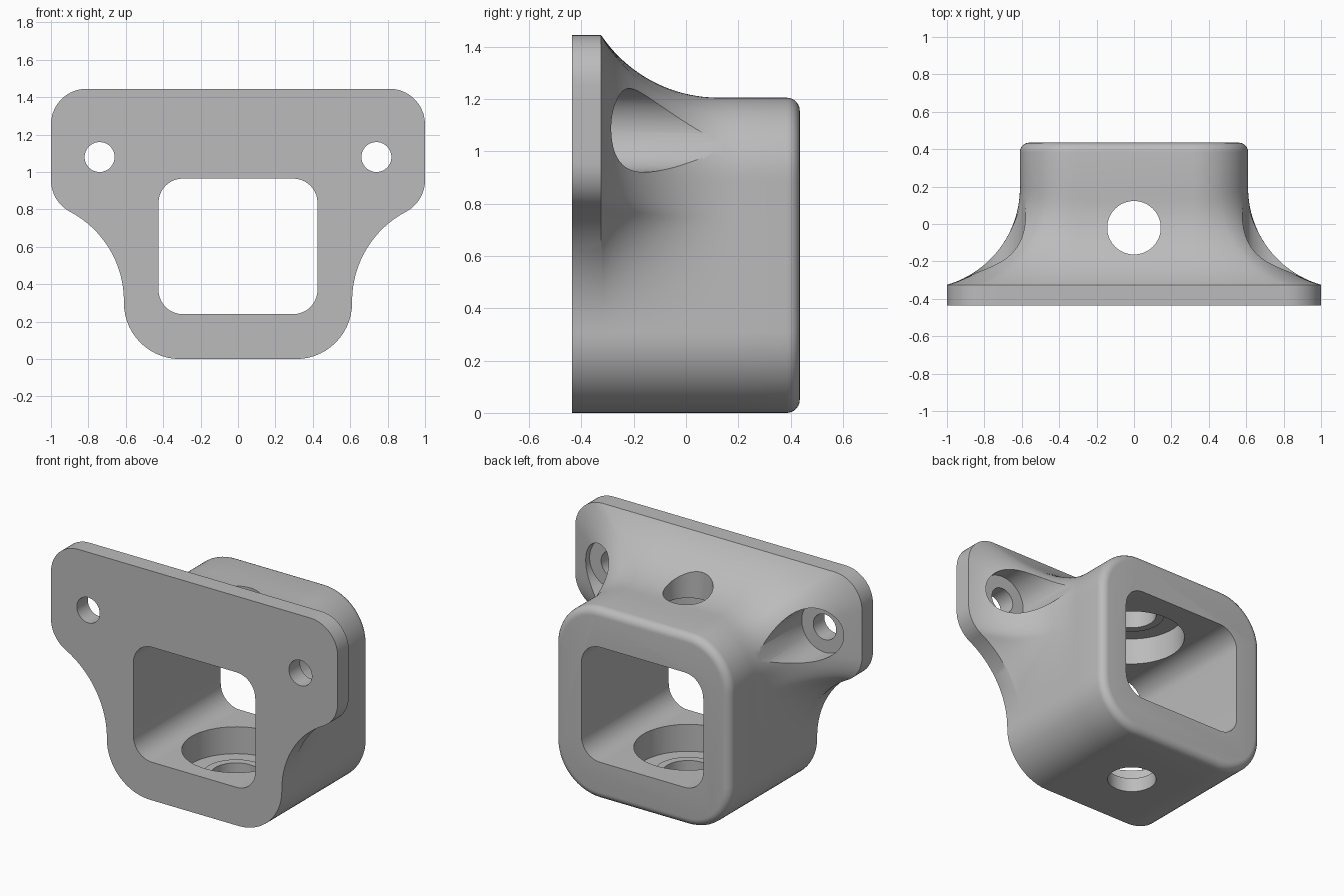
import bpy, bmesh, math
from math import sin, cos, pi, radians, sqrt

if "Cube" in bpy.data.objects:
    bpy.data.objects.remove(bpy.data.objects["Cube"], do_unlink=True)

HALF_W, TOP, CORNER = 0.61, 1.205, 0.3     # sleeve cross-section
EAR_W, EAR_TOP, EAR_R = 1.0, 1.445, 0.19   # flange outline
SWEEP = 0.54                               # radius of every concave sweep
FRONT, FLANGE, BACK, EDGE = -0.435, -0.325, 0.435, 0.05


def arc(cx, cz, r, a0, a1, n):
    return [(cx + r * cos(radians(a0 + (a1 - a0) * i / n)),
             cz + r * sin(radians(a0 + (a1 - a0) * i / n))) for i in range(n + 1)]


def line(a, b, n):
    return [(a[0] + (b[0] - a[0]) * i / n, a[1] + (b[1] - a[1]) * i / n) for i in range(n + 1)]


def make_object(name, bm):
    bmesh.ops.recalc_face_normals(bm, faces=bm.faces)
    mesh = bpy.data.meshes.new(name)
    bm.to_mesh(mesh)
    bm.free()
    obj = bpy.data.objects.new(name, mesh)
    bpy.context.collection.objects.link(obj)
    return obj


def loft(name, rings):
    """Skin a list of closed rings and cap both ends."""
    bm = bmesh.new()
    loops = [[bm.verts.new(p) for p in ring] for ring in rings]
    n = len(loops[0])
    for a, b in zip(loops, loops[1:]):
        for i in range(n):
            j = (i + 1) % n
            bm.faces.new((a[i], a[j], b[j], b[i]))
    bm.faces.new(loops[0])
    bm.faces.new(loops[-1])
    return make_object(name, bm)


def lathe(name, profile, place, n=64):
    """Turn (radius, height) pairs about an axis set by place()."""
    return loft(name, [[place(r * cos(2 * pi * i / n), r * sin(2 * pi * i / n), h)
                        for i in range(n)] for r, h in profile])


# Flange outline, right half from bottom to top
ear_x, ear_z = EAR_W - EAR_R, EAR_TOP - EAR_R
reach = SWEEP + EAR_R
sweep_x, sweep_z = HALF_W + SWEEP, 0.31
low_z = sweep_z + sqrt(reach ** 2 - (sweep_x - ear_x) ** 2)
turn = math.degrees(math.atan2(low_z - sweep_z, ear_x - sweep_x))
flange = (arc(HALF_W - CORNER, CORNER, CORNER, -90, 0, 14)
          + arc(sweep_x, sweep_z, SWEEP, 180, turn, 16)
          + arc(ear_x, low_z, EAR_R, turn - 180, 0, 8)[1:]
          + line((EAR_W, low_z), (EAR_W, ear_z), 6)[1:]
          + arc(ear_x, ear_z, EAR_R, 0, 90, 10)[1:]
          + line((ear_x, EAR_TOP), (HALF_W - CORNER, EAR_TOP), 6)[1:])


def sleeve(inset):
    """Sleeve outline with points that pair with the flange outline."""
    r, cx = CORNER - inset, HALF_W - CORNER
    pts = arc(cx, CORNER, r, -90, 0, 14)
    side_top = TOP - CORNER
    for x, z in flange[15:40]:
        k = (z - CORNER) / (low_z - CORNER)
        pts.append((HALF_W - inset, CORNER + k * (side_top - CORNER)))
    for a0, steps in ((0, 6), (30, 10), (60, 6)):
        pts += arc(cx, side_top, r, a0, a0 + 30, steps)[1:]
    return pts


def mirrored(half, y):
    return [(x, y, z) for x, z in half] + [(-x, y, z) for x, z in reversed(half)]


def sweep_factor(y, rise):
    """Share of the flare left at depth y, for a flare of the given rise."""
    span = sqrt(SWEEP ** 2 - (SWEEP - rise) ** 2)
    d = min(max(FLANGE + span - y, 0), span)
    return (SWEEP - sqrt(SWEEP ** 2 - d * d)) / rise


# Bracket body: flange, flare, sleeve and rounded rear edge
base = sleeve(0)
rings = [mirrored(flange, FRONT), mirrored(flange, FLANGE)]
STEPS = 24
for s in range(1, STEPS + 1):
    y = FLANGE + 0.525 * (s / STEPS) ** 1.3
    tx, tz = sweep_factor(y, EAR_W - HALF_W), sweep_factor(y, EAR_TOP - TOP)
    rings.append(mirrored([(b[0] + (p[0] - b[0]) * tx, b[1] + (p[1] - b[1]) * tz)
                           for b, p in zip(base, flange)], y))
for s in range(7):
    a = s / 6 * pi / 2
    rings.append(mirrored(sleeve(EDGE * (1 - cos(a))), BACK - EDGE + EDGE * sin(a)))
bracket = loft("bracket_body", rings)

# Rectangular passage from front to back
R = 0.13
half = arc(0.425 - R, 0.24 + R, R, -90, 0, 10) + arc(0.425 - R, 0.965 - R, R, 0, 90, 10)
cutters = [loft("passage_cutter", [mirrored(half, -1), mirrored(half, 1)])]

# Vertical bore with a round pocket and raised seat at floor and ceiling
bore = [(0.143, -0.1), (0.143, 0.09), (0.19, 0.09), (0.19, 0.07), (0.31, 0.07)]
bore += [(r, TOP - z) for r, z in reversed(bore)]
cutters.append(lathe("bore_cutter", bore, lambda u, v, h: (u, v - 0.02, h)))

# Counterbored screw holes in the ears
screw = [(0.08, -0.6), (0.08, FLANGE), (0.16, FLANGE), (0.16, 0.6)]
for side, sx in (("left", 0.74), ("right", -0.74)):
    cutters.append(lathe(side + "_screw_cutter", screw,
                         lambda u, v, h, sx=sx: (sx + u, h, 1.08 + v)))

bpy.ops.object.select_all(action="DESELECT")
bracket.select_set(True)
bpy.context.view_layer.objects.active = bracket
for cutter in cutters:
    cutter.hide_render = True
    mod = bracket.modifiers.new(cutter.name, "BOOLEAN")
    mod.operation, mod.solver, mod.object = "DIFFERENCE", "EXACT", cutter
    bpy.ops.object.modifier_apply(modifier=mod.name)
    bpy.data.objects.remove(cutter, do_unlink=True)

# Plain grey finish
grey = bpy.data.materials.new("plain_grey")
grey.use_nodes = True
grey.diffuse_color = (0.5, 0.5, 0.5, 1)
grey.node_tree.nodes["Principled BSDF"].inputs["Base Color"].default_value = (0.5, 0.5, 0.5, 1)
bracket.data.materials.clear()
bracket.data.materials.append(grey)
bpy.ops.object.shade_smooth_by_angle(angle=radians(30))
